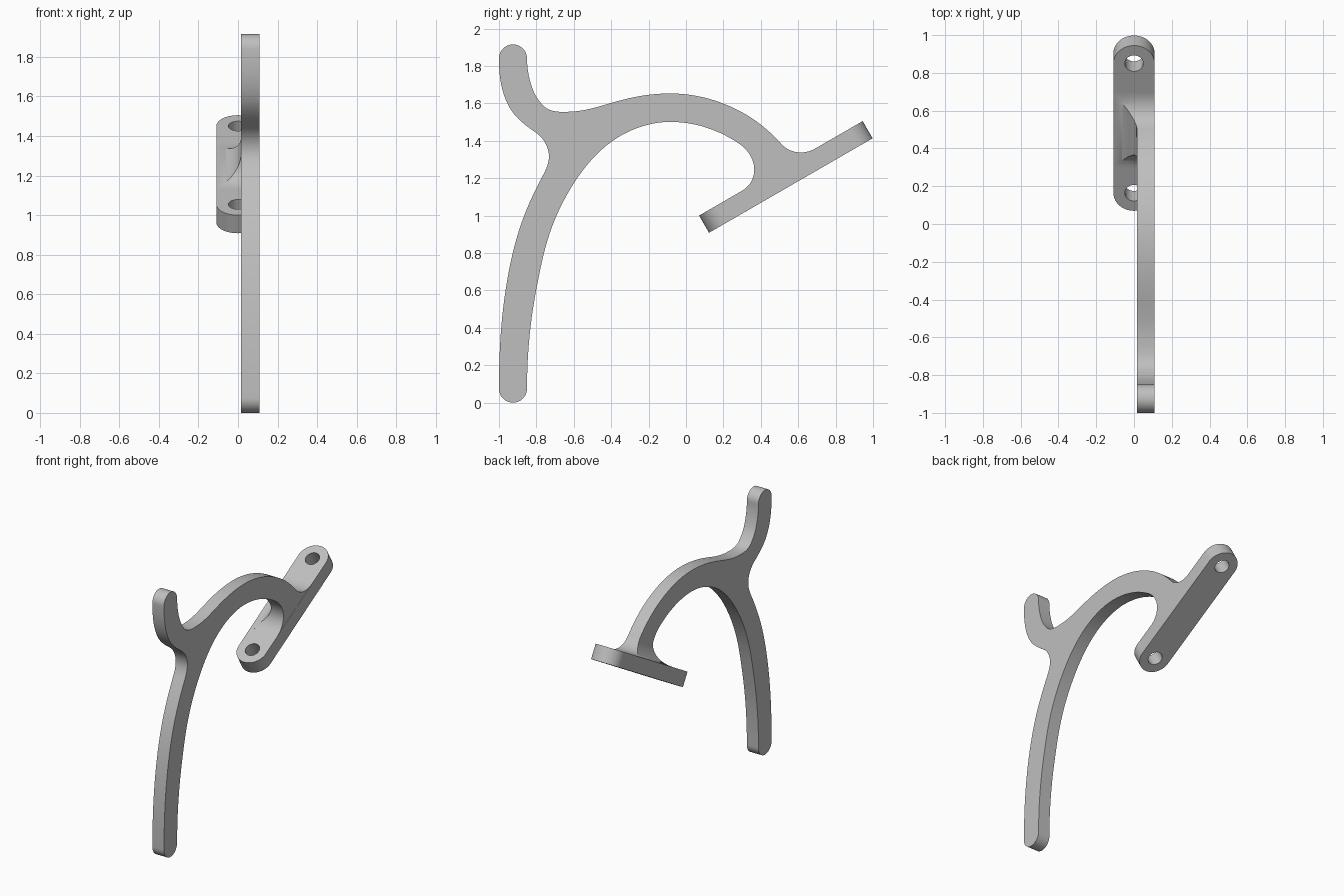
import bpy, bmesh
from math import cos, sin, pi, radians, hypot
from mathutils import Matrix, Vector

cube = bpy.data.objects.get("Cube")
if cube:
    bpy.data.objects.remove(cube, do_unlink=True)

grey = bpy.data.materials.new("plain grey")
grey.use_nodes = True
GREY = (0.52, 0.52, 0.52, 1)
grey.diffuse_color = GREY
grey.node_tree.nodes["Principled BSDF"].inputs["Base Color"].default_value = GREY

# Mounting plate frame: local y runs up the slope, local z is the plate normal
PLATE = Matrix.Translation((0, 0.07, 1.0)) @ Matrix.Rotation(radians(30), 4, 'X')
LENGTH, THICK, HALF = 1.01, 0.106, 0.109
ARM_IN, ARM_OUT = 0.015, 0.108
FILLET = 0.125


def flow(knots, steps=14):
    """Smooth path through (y, z, heading in degrees) knots."""
    pts = []
    for (y0, z0, a0), (y1, z1, a1) in zip(knots, knots[1:]):
        turn = radians((a1 - a0 + 180) % 360 - 180)
        reach = hypot(y1 - y0, z1 - z0) / (3 * cos(turn / 4) ** 2)
        p0, p3 = Vector((y0, z0)), Vector((y1, z1))
        p1 = p0 + reach * Vector((cos(radians(a0)), sin(radians(a0))))
        p2 = p3 - reach * Vector((cos(radians(a1)), sin(radians(a1))))
        for i in range(steps):
            t = i / steps
            u = 1 - t
            pts.append(p0 * u**3 + p1 * 3*u*u*t + p2 * 3*u*t*t + p3 * t**3)
    pts.append(Vector(knots[-1][:2]))
    return pts


def prism(name, points, push, matrix=Matrix()):
    """Extrude a closed outline of 3D points."""
    bm = bmesh.new()
    face = bm.faces.new([bm.verts.new(p) for p in points])
    out = bmesh.ops.extrude_face_region(bm, geom=[face])
    verts = [v for v in out["geom"] if isinstance(v, bmesh.types.BMVert)]
    bmesh.ops.translate(bm, verts=verts, vec=push)
    bmesh.ops.recalc_face_normals(bm, faces=bm.faces)
    bm.transform(matrix)
    mesh = bpy.data.meshes.new(name)
    bm.to_mesh(mesh)
    bm.free()
    mesh.materials.append(grey)
    obj = bpy.data.objects.new(name, mesh)
    bpy.context.collection.objects.link(obj)
    return obj


def ring(x, y, r, start=0, sweep=2 * pi, n=48):
    return [(x + r * cos(start + sweep * i / n), y + r * sin(start + sweep * i / n))
            for i in range(n)]


def cut(obj, cutter):
    cutter.hide_render = True
    mod = obj.modifiers.new("cut", 'BOOLEAN')
    mod.operation, mod.solver, mod.object = 'DIFFERENCE', 'EXACT', cutter
    bpy.context.view_layer.objects.active = obj
    bpy.ops.object.modifier_apply(modifier=mod.name)
    bpy.data.objects.remove(cutter, do_unlink=True)


# Hook arm outline: upper tip, over the arch, down to the plate
over = flow([(-1, 1.84, 90), (-.925, 1.915, 0), (-.85, 1.84, -90), (-.82, 1.676, -70),
             (-.765, 1.59, -47), (-.61, 1.556, 3), (-.38, 1.608, 16), (-.085, 1.653, 0),
             (.316, 1.543, -30), (.51, 1.383, -48), (.69, 1.358, 30)])
# Back from the plate: under the arch, long leg, throat, upper tip
under = flow([(.30, 1.133, 30), (.365, 1.245, 90), (.28, 1.387, 146), (-.085, 1.501, 180),
              (-.30, 1.452, 204), (-.595, 1.18, 237), (-.72, .93, 250), (-.80, .607, 259),
              (-.85, .075, 270), (-.925, 0, 180), (-1, .075, 90), (-.955, .66, 80),
              (-.89, .93, 72), (-.765, 1.215, 62), (-.733, 1.32, 92), (-.805, 1.445, 145),
              (-.917, 1.54, 130), (-.975, 1.65, 108), (-1, 1.84, 90)])[:-1]
# Short root buried in the plate
root = [(PLATE @ Vector((0, s, -THICK / 2))).yz for s in (0.70, 0.28)]
outline = [Vector((0, *p)) for p in over + root + under]
arm = prism("hook_arm", [p + Vector((ARM_IN, 0, 0)) for p in outline],
            (ARM_OUT - ARM_IN, 0, 0))

# Mounting plate with rounded ends and two screw holes
ends = (HALF, LENGTH - HALF)
stadium = ring(0, ends[1], HALF, 0, pi) + [(-HALF, ends[1])]
stadium += ring(0, ends[0], HALF, pi, pi) + [(HALF, ends[0])]
plate = prism("mounting_plate", [(x, y, -THICK) for x, y in stadium], (0, 0, THICK), PLATE)
for y in ends:
    cut(plate, prism("hole_cutter", [(x, v, -0.3) for x, v in ring(0, y, 0.049)],
                     (0, 0, 0.6), PLATE))

# Concave gusset blending the arm's inner face into the plate
to_plate = PLATE.inverted()
foot = [p for p in outline if p.y > 0.2 and (to_plate @ p).z < FILLET]
gusset = prism("arm_gusset", [p + Vector((-0.108, 0, 0)) for p in foot],
               (0.108 + ARM_IN + 0.01, 0, 0))
cut(gusset, prism("fillet_cutter",
                  [(x, -0.5, z) for x, z in ring(ARM_IN - FILLET, FILLET, FILLET, n=96)],
                  (0, 2, 0), PLATE))

# Smooth curved walls, crisp edges
bpy.ops.object.select_all(action='DESELECT')
for obj in (arm, plate, gusset):
    obj.select_set(True)
bpy.context.view_layer.objects.active = arm
bpy.ops.object.shade_smooth_by_angle(angle=radians(30))
